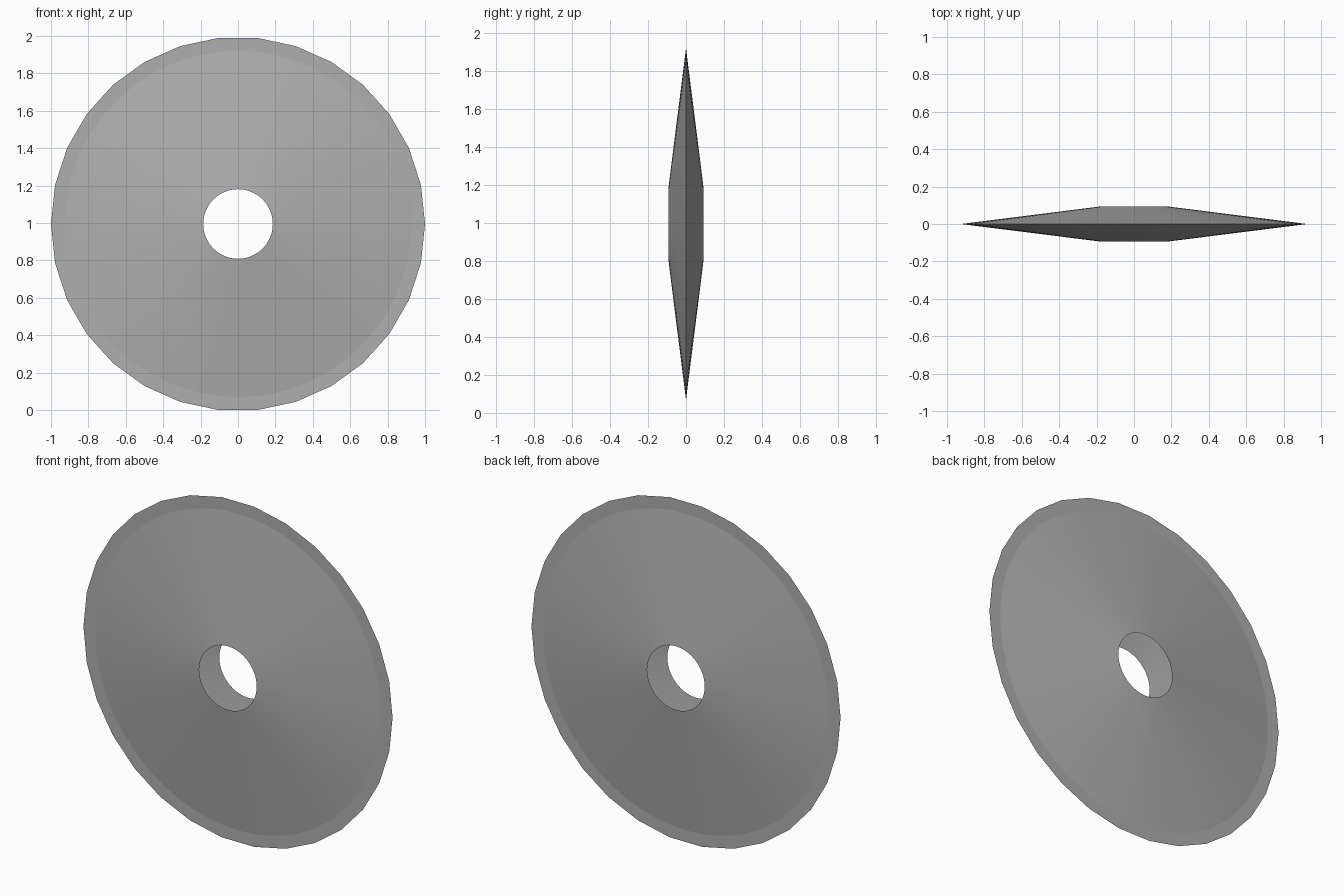
import bpy, bmesh
from math import sin, cos, tau, radians

if "Cube" in bpy.data.objects:
    bpy.data.objects.remove(bpy.data.objects["Cube"])

CENTRE_Z = cos(radians(6))   # 30-sided rim rests on a flat side

steel = bpy.data.materials.new("dark_grey")
steel.diffuse_color = (0.43, 0.43, 0.43, 1)
steel.use_nodes = True
steel.node_tree.nodes["Principled BSDF"].inputs["Base Color"].default_value = steel.diffuse_color


def lathe(name, profile, sides):
    """Revolve (radius, y) points around the y axis."""
    bm = bmesh.new()
    rings = [[bm.verts.new((r * cos(tau * i / sides), y, r * sin(tau * i / sides)))
              for i in range(sides)] for r, y in profile]
    for a, b in zip(rings, rings[1:]):
        for i in range(sides):
            j = (i + 1) % sides
            bm.faces.new((a[i], a[j], b[j], b[i]))
    bmesh.ops.recalc_face_normals(bm, faces=bm.faces)
    mesh = bpy.data.meshes.new(name)
    bm.to_mesh(mesh)
    bm.free()
    mesh.materials.append(steel)
    obj = bpy.data.objects.new(name, mesh)
    bpy.context.collection.objects.link(obj)
    obj.location.z = CENTRE_Z
    bpy.ops.object.select_all(action='DESELECT')
    obj.select_set(True)
    bpy.context.view_layer.objects.active = obj
    bpy.ops.object.shade_smooth_by_angle(angle=radians(10))
    return obj


# Double-cone shell, left open at the centre hole
lathe("disc_body", [(0.186, -0.093), (0.926, 0), (0.186, 0.093)], 60)

# Paper-thin flat cutting rim
lathe("cutting_rim", [(0.92, 0), (1.0, 0)], 30)
